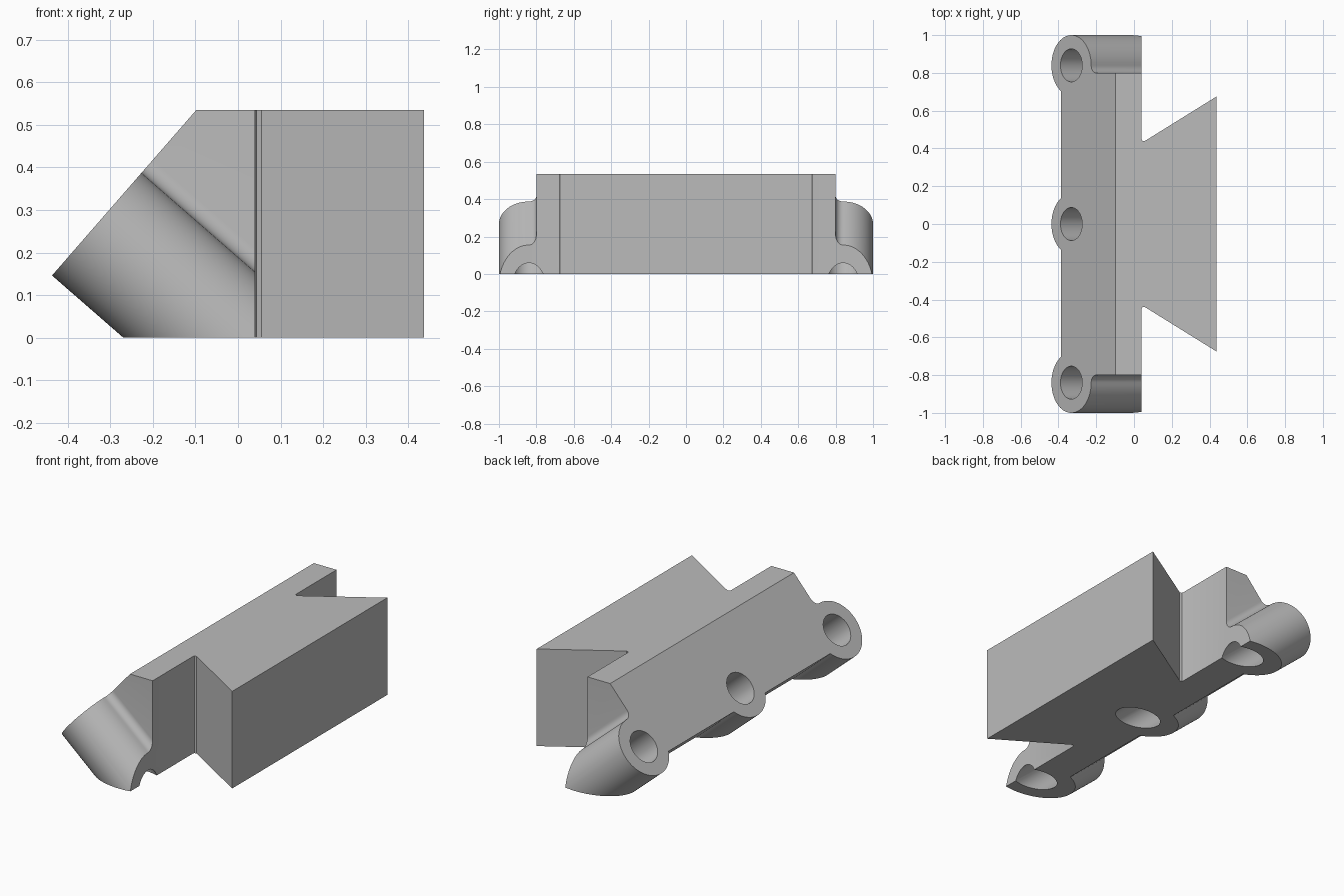
import bpy, bmesh
from math import sin, cos, radians, asin, degrees
from mathutils import Vector

cube = bpy.data.objects.get("Cube")
if cube:
    bpy.data.objects.remove(cube)

grey = bpy.data.materials.new("plain grey")
grey.use_nodes = True
colour = (0.5, 0.5, 0.5, 1)
grey.diffuse_color = colour
grey.node_tree.nodes["Principled BSDF"].inputs["Base Color"].default_value = colour

# Slanted mounting face: foot, direction up the slope, direction into the body
foot = Vector((-0.437, 0, 0.146))
slope = Vector((0.34, 0, 0.39)).normalized()
inward = Vector((slope.z, 0, -slope.x))
across = Vector((0, 1, 0))
BOSS_R, HOLE_R, BOSS_Y, SIDE_Y, EDGE = 0.16, 0.0875, 0.84, 0.8, 0.076
HEIGHT, BACK_X = 0.535, 0.04


def on_slope(y, t, depth=0):
    return foot + across * y + slope * t + inward * depth


def arc(cy, ct, r, start, end, steps):
    angles = [radians(start + (end - start) * i / steps) for i in range(steps + 1)]
    return [(cy + r * cos(a), ct + r * sin(a)) for a in angles]


def prism(name, points, offset):
    """Extrude a closed outline along an offset."""
    bm = bmesh.new()
    face = bm.faces.new([bm.verts.new(p) for p in points])
    out = bmesh.ops.extrude_face_region(bm, geom=[face])
    bmesh.ops.translate(bm, vec=offset,
                        verts=[v for v in out["geom"] if isinstance(v, bmesh.types.BMVert)])
    bmesh.ops.recalc_face_normals(bm, faces=bm.faces)
    mesh = bpy.data.meshes.new(name)
    bm.to_mesh(mesh)
    bm.free()
    mesh.materials.append(grey)
    obj = bpy.data.objects.new(name, mesh)
    bpy.context.collection.objects.link(obj)
    return obj


def combine(target, other, operation):
    mod = target.modifiers.new(operation, "BOOLEAN")
    mod.operation, mod.solver, mod.object = operation, "EXACT", other
    bpy.context.view_layer.objects.active = target
    bpy.ops.object.modifier_apply(modifier=mod.name)
    bpy.data.objects.remove(other)


# Plate outline in the slanted plane: centre boss, edge, end boss, fillet, side
dip = degrees(asin((BOSS_R - EDGE) / BOSS_R))
half = arc(0, BOSS_R, BOSS_R, -90, -dip, 16)
half += arc(BOSS_Y, BOSS_R, BOSS_R, 180 + dip, 450, 48)
half += arc(BOSS_Y, 2 * BOSS_R + 0.04, 0.04, 270, 180, 8)[1:]
half.append((SIDE_Y, 1))
outline = half + [(-y, t) for y, t in reversed(half[1:])]
body = prism("bracket_body", [on_slope(y, t, -0.2) for y, t in outline], inward * 1.4)

# Side profile that trims the plate to its slanted front, flat top, back and base
top_x = foot.x + (HEIGHT - foot.z) * slope.x / slope.z
base_x = foot.x + foot.z * inward.x / -inward.z
side = [(foot.x, foot.z), (top_x, HEIGHT), (BACK_X, HEIGHT), (BACK_X, 0), (base_x, 0)]
combine(body, prism("side_trim", [(x, -1.1, z) for x, z in side], across * 2.2), "INTERSECT")

# Dovetail block with small fillets where it meets the body
flank = [(0, 0.45), (BACK_X, 0.45), (0.043, 0.441), (0.055, 0.438), (0.437, 0.675)]
plan = flank + [(x, -y) for x, y in reversed(flank)]
combine(body, prism("dovetail", [(x, y, 0) for x, y in plan], Vector((0, 0, HEIGHT))), "UNION")

# Three screw holes bored square to the slanted face
for y in (-BOSS_Y, 0, BOSS_Y):
    ring = arc(y, BOSS_R, HOLE_R, 0, 360, 48)[:-1]
    combine(body, prism("bore", [on_slope(a, t, -0.2) for a, t in ring], inward * 1.4), "DIFFERENCE")

# Smooth the round walls, keep the edges sharp
bpy.ops.object.select_all(action="DESELECT")
body.select_set(True)
bpy.context.view_layer.objects.active = body
bpy.ops.object.shade_smooth_by_angle(angle=radians(25))
